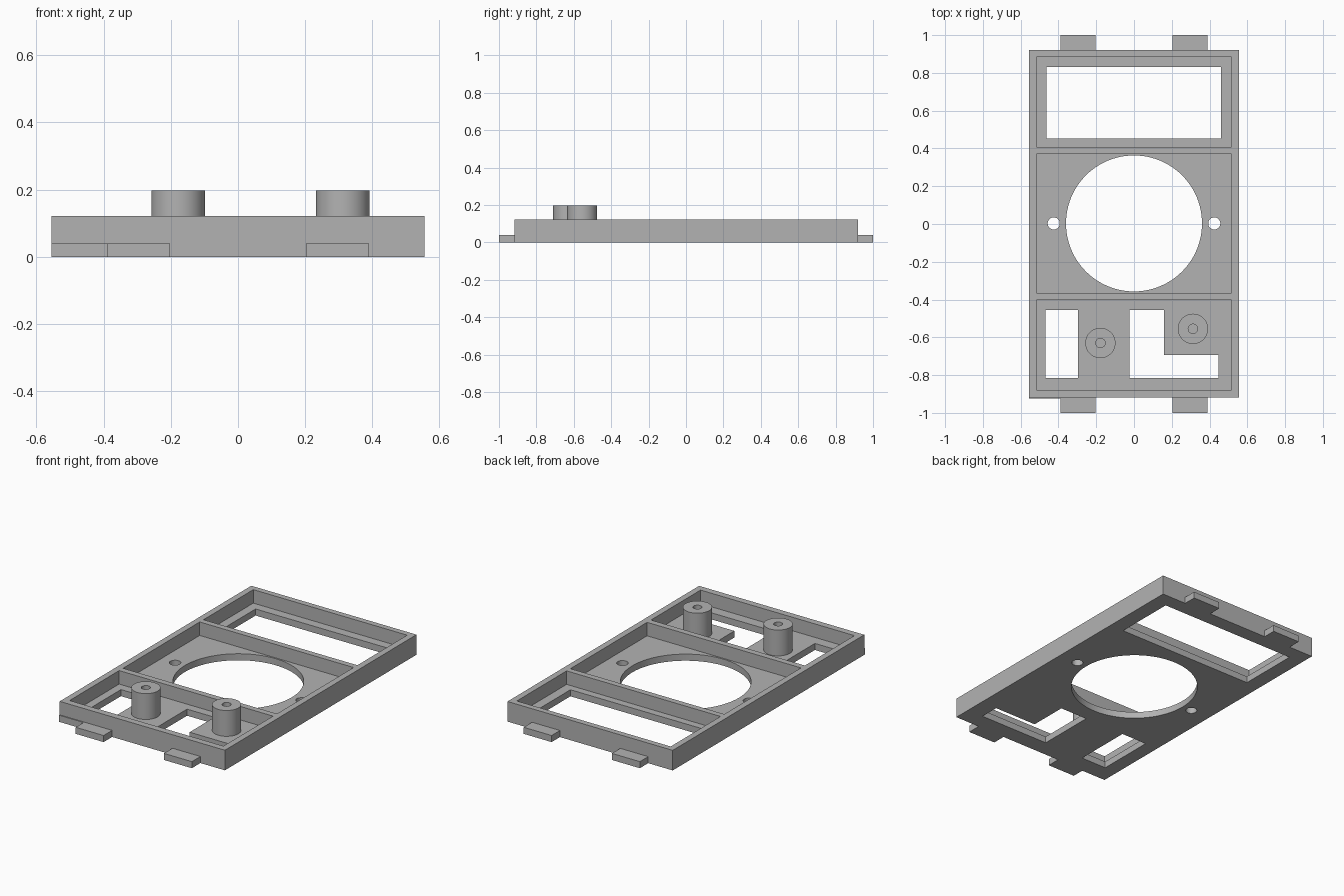
import bpy
import bmesh
from math import radians, pi, cos, sin

cube = bpy.data.objects.get("Cube")
if cube:
    bpy.data.objects.remove(cube, do_unlink=True)

grey = bpy.data.materials.new("plain grey")
grey.use_nodes = True
colour = (0.45, 0.45, 0.45, 1)
grey.diffuse_color = colour
grey.node_tree.nodes["Principled BSDF"].inputs["Base Color"].default_value = colour

FLOOR, RIM, POST = 0.04, 0.122, 0.197


def prism(name, outline, z0, z1):
    """Extrude a flat outline from z0 up to z1."""
    bm = bmesh.new()
    face = bm.faces.new([bm.verts.new((x, y, z0)) for x, y in outline])
    new = bmesh.ops.extrude_face_region(bm, geom=[face])["geom"]
    for v in new:
        if isinstance(v, bmesh.types.BMVert):
            v.co.z = z1
    bmesh.ops.recalc_face_normals(bm, faces=bm.faces)
    mesh = bpy.data.meshes.new(name)
    bm.to_mesh(mesh)
    bm.free()
    mesh.materials.append(grey)
    obj = bpy.data.objects.new(name, mesh)
    bpy.context.collection.objects.link(obj)
    return obj


def rect(x0, x1, y0, y1):
    return [(x0, y0), (x1, y0), (x1, y1), (x0, y1)]


def circle(x, y, r, n=64):
    return [(x + r * cos(2 * pi * i / n), y + r * sin(2 * pi * i / n)) for i in range(n)]


def cut(obj, outline, z0, z1):
    """Subtract an extruded outline from an object."""
    cutter = prism("cutter", outline, z0, z1)
    cutter.hide_render = True
    mod = obj.modifiers.new("cut", "BOOLEAN")
    mod.operation, mod.solver, mod.object = "DIFFERENCE", "EXACT", cutter
    bpy.context.view_layer.objects.active = obj
    bpy.ops.object.modifier_apply(modifier=mod.name)
    bpy.data.objects.remove(cutter, do_unlink=True)


def smooth(obj):
    bpy.ops.object.select_all(action="DESELECT")
    obj.select_set(True)
    bpy.context.view_layer.objects.active = obj
    bpy.ops.object.shade_smooth_by_angle(angle=radians(30))


# Tray with three pockets separated by cross walls
tray = prism("tray", rect(-0.555, 0.555, -0.918, 0.92), 0, RIM)
for y0, y1 in ((-0.878, -0.402), (-0.365, 0.371), (0.407, 0.885)):
    cut(tray, rect(-0.517, 0.517, y0, y1), FLOOR, 0.3)

# Openings through the floor
l_shape = [(-0.024, -0.814), (0.447, -0.814), (0.447, -0.693),
           (0.16, -0.693), (0.16, -0.455), (-0.024, -0.455)]
openings = [
    rect(-0.463, 0.46, 0.452, 0.83),
    rect(-0.468, -0.296, -0.814, -0.455),
    l_shape,
    circle(0, 0.003, 0.36, 96),
    circle(-0.425, 0.003, 0.032, 32),
    circle(0.425, 0.003, 0.032, 32),
]
for outline in openings:
    cut(tray, outline, -0.1, 0.3)
smooth(tray)

# Mounting posts with blind screw holes
for side, x, y in (("right", -0.178, -0.63), ("left", 0.312, -0.555)):
    post = prism(side + "_post", circle(x, y, 0.08), FLOOR, POST)
    cut(post, circle(x, y, 0.025, 32), FLOOR + 0.005, 0.3)
    smooth(post)

# Locating tabs on both ends
for end, y0, y1 in (("front", -1, -0.918), ("back", 0.92, 1)):
    for side, x0, x1 in (("right", -0.39, -0.203), ("left", 0.203, 0.39)):
        prism(f"{end}_{side}_tab", rect(x0, x1, y0, y1), 0, FLOOR)

# Thin lip beside the front right tab
prism("front_lip", rect(-0.555, -0.39, -0.924, -0.918), 0, FLOOR)
